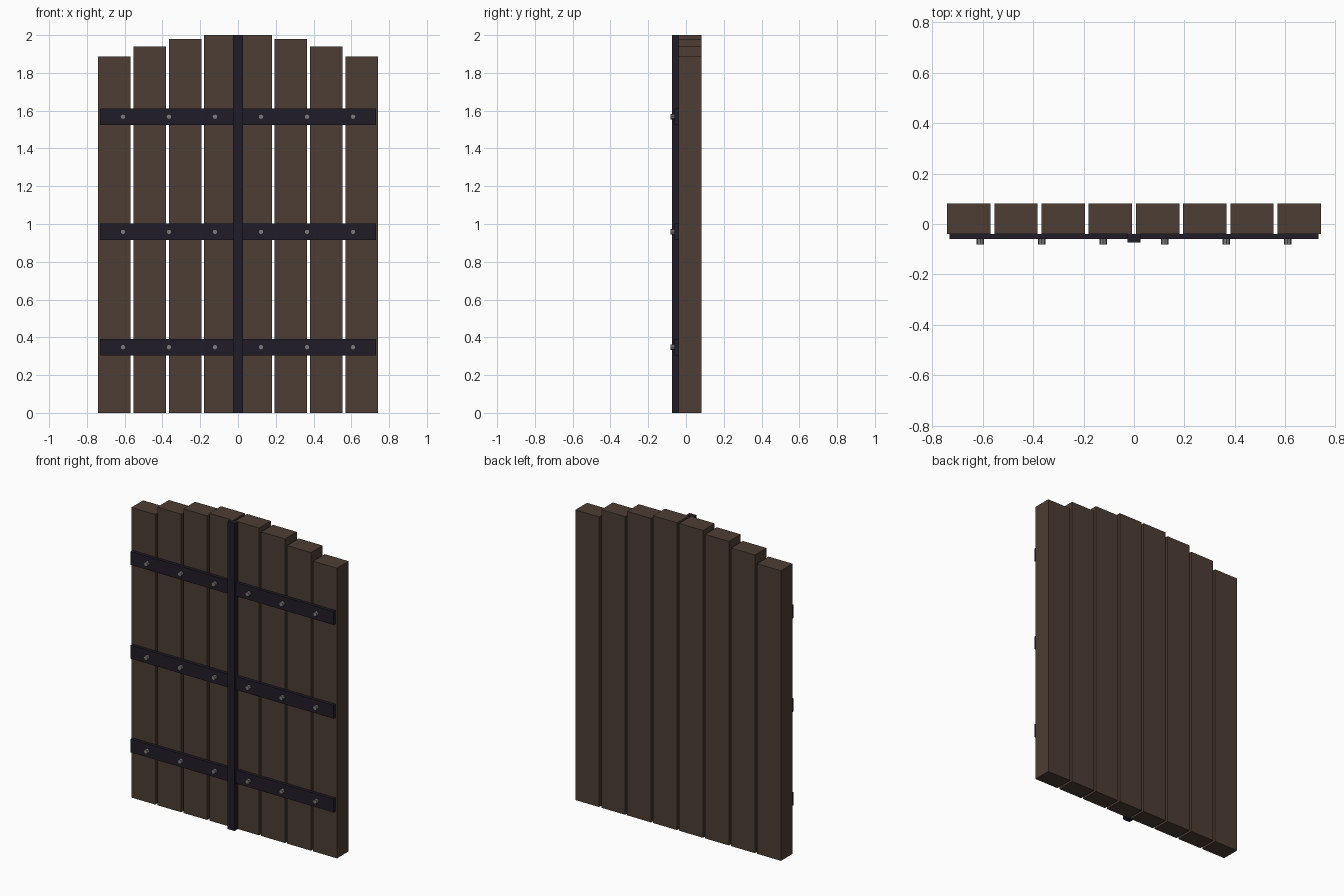
import bpy
import math

if "Cube" in bpy.data.objects:
    bpy.data.objects.remove(bpy.data.objects["Cube"])


def material(name, rgb):
    m = bpy.data.materials.new(name)
    m.diffuse_color = (*rgb, 1)
    m.use_nodes = True
    m.node_tree.nodes["Principled BSDF"].inputs["Base Color"].default_value = m.diffuse_color
    return m


wood = material("dark_wood", (0.075, 0.047, 0.033))
iron = material("black_iron", (0.015, 0.012, 0.022))
steel = material("grey_steel", (0.2, 0.2, 0.21))


def box(name, x, y, z, mat):
    """Box from (min, max) ranges on each axis."""
    mid = [(a + b) / 2 for a, b in (x, y, z)]
    bpy.ops.mesh.primitive_cube_add(size=1, location=mid)
    ob = bpy.context.object
    ob.name = name
    ob.scale = [b - a for a, b in (x, y, z)]
    bpy.ops.object.transform_apply(location=False, rotation=False, scale=True)
    ob.data.materials.append(mat)


# Planks: stepped heights, mirrored about the centre
BACK, FACE = 0.081, -0.039
for i, height in enumerate((2.0, 1.979, 1.94, 1.888)):
    cx = 0.0935 + 0.187 * i
    for s in (-1, 1):
        box("plank", (s * cx - 0.086, s * cx + 0.086), (FACE, BACK), (0, height), wood)

# Central bar covering the meeting line
box("centre_bar", (-0.026, 0.026), (-0.073, FACE), (0, 2.0), iron)

# Iron straps with rivets
for z in (0.348, 0.958, 1.568):
    box("strap", (-0.731, 0.731), (-0.06, FACE), (z - 0.0435, z + 0.0435), iron)
    for x in (-0.609, -0.3655, -0.122, 0.122, 0.3655, 0.609):
        bpy.ops.mesh.primitive_cylinder_add(
            vertices=8, radius=0.0145, depth=0.026,
            location=(x, -0.068, z), rotation=(math.pi / 2, 0, 0))
        rivet = bpy.context.object
        rivet.name = "rivet"
        rivet.data.materials.append(steel)
